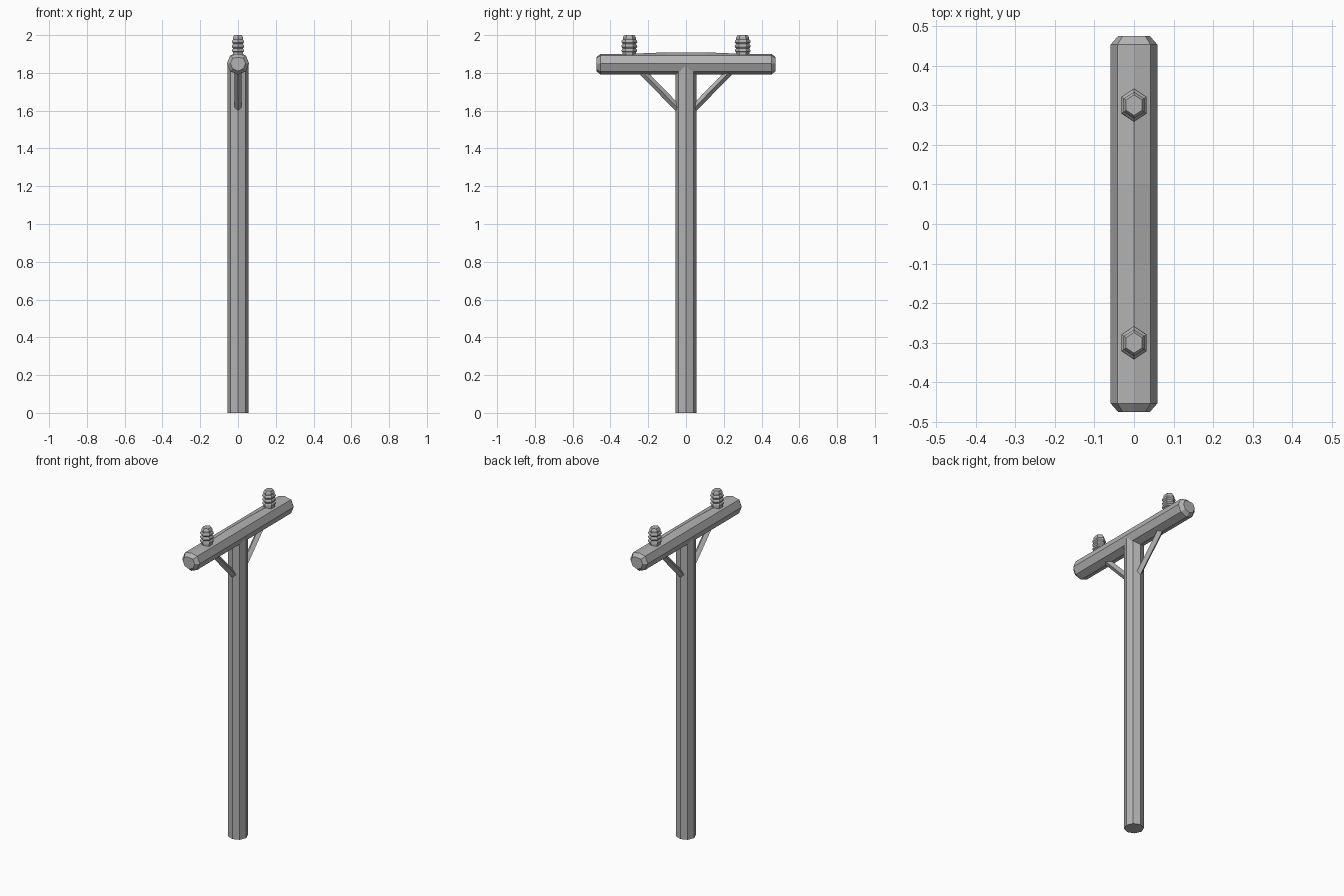
import bpy, bmesh
from math import cos, sin, pi
from mathutils import Vector, Matrix

cube = bpy.data.objects.get("Cube")
if cube:
    bpy.data.objects.remove(cube, do_unlink=True)

grey = bpy.data.materials.new("plain grey")
grey.use_nodes = True
COLOUR = (0.45, 0.45, 0.45, 1)
grey.diffuse_color = COLOUR
grey.node_tree.nodes["Principled BSDF"].inputs["Base Color"].default_value = COLOUR


def lathe(name, profile, sides, start, end=None, tweak=None):
    """Loft polygon rings (radius, distance) along the direction from start to end."""
    start = Vector(start)
    axis = (Vector(end) - start).normalized() if end else Vector((0, 0, 1))
    u = Vector((1, 0, 0))
    v = axis.cross(u)
    bm = bmesh.new()
    rings = []
    for radius, dist in profile:
        ring = []
        for i in range(sides):
            a = 2 * pi * i / sides
            co = start + axis * dist + radius * (u * cos(a) + v * sin(a))
            ring.append(bm.verts.new(tweak(co) if tweak else co))
        rings.append(ring)
    for lo, hi in zip(rings, rings[1:]):
        for i in range(sides):
            j = (i + 1) % sides
            bm.faces.new((lo[i], lo[j], hi[j], hi[i]))
    bm.faces.new(rings[0][::-1])
    bm.faces.new(rings[-1])
    bmesh.ops.recalc_face_normals(bm, faces=bm.faces)
    mesh = bpy.data.meshes.new(name)
    bm.to_mesh(mesh)
    bm.free()
    mesh.materials.append(grey)
    obj = bpy.data.objects.new(name, mesh)
    bpy.context.collection.objects.link(obj)
    return obj


# Upright pole
lathe("pole", [(0.055, 0), (0.055, 1.86)], 8, (0, 0, 0))


# Crossarm with chamfered ends and a top worn down beneath the insulators
def wear(co):
    if abs(co.x) < 0.01 and co.z > 1.88 and abs(co.y) > 0.2:
        co.z -= 0.008
    return co


HALF = 0.475
stations = [(0.04, 0), (0.059, 0.022), (0.059, HALF - 0.3), (0.059, HALF - 0.1),
            (0.059, HALF + 0.1), (0.059, HALF + 0.3),
            (0.059, 2 * HALF - 0.022), (0.04, 2 * HALF)]
lathe("crossarm", stations, 8, (0, -HALF, 1.85), (0, HALF, 1.85), wear)

# Ribbed insulators and diagonal braces, one of each on either side
insulator = [(0.035, 0), (0.035, 0.03)]
for rib in (0.034, 0.058, 0.082):
    insulator += [(0.042, rib), (0.04, rib + 0.009), (0.034, rib + 0.015)]
insulator += [(0.034, 0.108), (0.026, 0.12)]

for side, label in ((-1, "front"), (1, "back")):
    post = lathe(label + "_insulator", insulator, 6, (0, 0, 0))
    post.data.transform(Matrix.Translation((0, side * 0.3, 1.88))
                        @ Matrix.Diagonal((0.88, 1, 1, 1))
                        @ Matrix.Rotation(pi / 2, 4, 'Z'))
    lathe(label + "_brace", [(0.019, 0), (0.019, 0.29)], 4,
          (0, side * 0.035, 1.605), (0, side * 0.235, 1.81))
